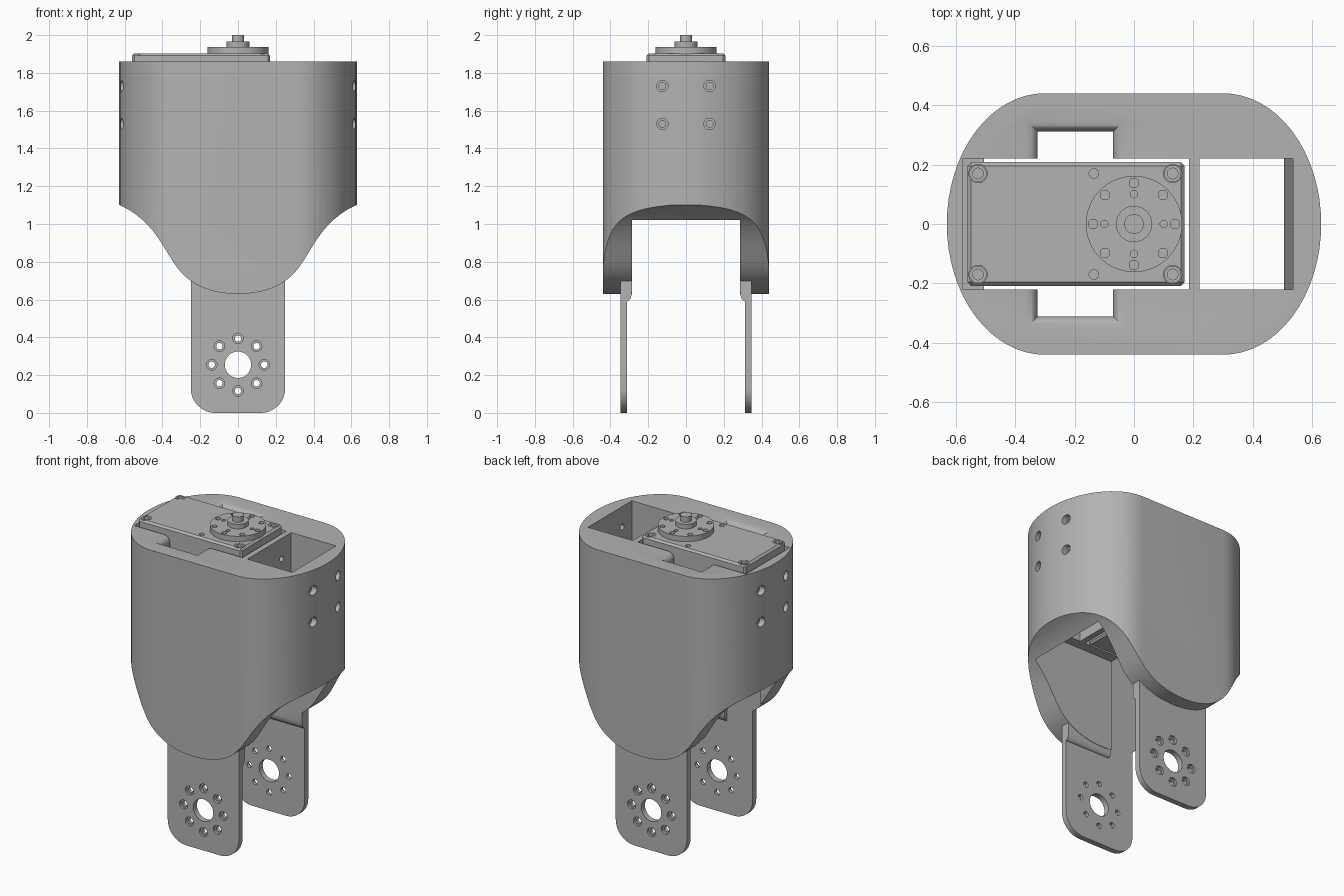
import bpy, bmesh
from math import sin, cos, pi, sqrt
from mathutils import Vector, Matrix
from mathutils.geometry import interpolate_bezier

if "Cube" in bpy.data.objects:
    bpy.data.objects.remove(bpy.data.objects["Cube"])

grey = bpy.data.materials.new("plain_grey")
grey.use_nodes = True
grey.diffuse_color = (0.45, 0.45, 0.45, 1)
grey.node_tree.nodes["Principled BSDF"].inputs["Base Color"].default_value = (0.45, 0.45, 0.45, 1)

TOP = 1.86


def place(axis, u, v, w):
    """Profile point (u, v) pushed to w along the axis."""
    return {"x": (w, u, v), "y": (u, w, v), "z": (u, v, w)}[axis]


def loft(bm, rings):
    """Closed solid through rings of equal point count."""
    rows = [[bm.verts.new(p) for p in ring] for ring in rings]
    faces = [bm.faces.new(rows[0]), bm.faces.new(rows[-1])]
    n = len(rows[0])
    for a, b in zip(rows, rows[1:]):
        for i in range(n):
            j = (i + 1) % n
            faces.append(bm.faces.new((a[i], a[j], b[j], b[i])))
    bmesh.ops.recalc_face_normals(bm, faces=faces)


def prism(bm, pts, axis, lo, hi):
    loft(bm, [[place(axis, u, v, w) for u, v in pts] for w in (lo, hi)])


def circle(u, v, r, n=24):
    return [(u + r * cos(2 * pi * i / n), v + r * sin(2 * pi * i / n)) for i in range(n)]


def rect(u0, u1, v0, v1):
    return [(u0, v0), (u1, v0), (u1, v1), (u0, v1)]


def ring_of(u, v, radius, count=8):
    return circle(u, v, radius, count)


def finish(bm, name):
    mesh = bpy.data.meshes.new(name)
    bm.to_mesh(mesh)
    bm.free()
    mesh.materials.append(grey)
    obj = bpy.data.objects.new(name, mesh)
    bpy.context.collection.objects.link(obj)
    return obj


def solid(name, *parts):
    """Object from (profile, axis, low, high) prisms."""
    bm = bmesh.new()
    for part in parts:
        prism(bm, *part)
    return finish(bm, name)


def activate(obj):
    bpy.ops.object.select_all(action="DESELECT")
    obj.select_set(True)
    bpy.context.view_layer.objects.active = obj


def cut(obj, cutter):
    activate(obj)
    mod = obj.modifiers.new("cut", "BOOLEAN")
    mod.operation = "DIFFERENCE"
    mod.solver = "EXACT"
    mod.object = cutter
    bpy.ops.object.modifier_apply(modifier=mod.name)
    bpy.data.objects.remove(cutter)


def smooth(obj):
    activate(obj)
    bpy.ops.object.shade_smooth_by_angle(angle=0.5)


def slot_cutter(side):
    """Cable slot with a rounded flare at the top rim."""
    r, rings = 0.04, []
    levels = [(0.3, 0), (TOP - r, 0)]
    for i in range(1, 9):
        d = r * (1 - i / 8)
        levels.append((TOP - d, r - sqrt(r * r - (r - d) ** 2)))
    levels.append((TOP + 0.05, r))
    for z, o in levels:
        rings.append([(x, side * y, z) for x, y in rect(-0.325 - o, -0.07 + o, 0.1, 0.312 + o)])
    bm = bmesh.new()
    loft(bm, rings)
    return finish(bm, "slot_cutter")


# Housing: rounded plan, swooping lower edge
outline = []
for cx, start in ((0.3, -pi / 2), (-0.3, pi / 2)):
    for i in range(33):
        a = start + pi * i / 32
        outline.append((cx + 0.33 * cos(a), 0.44 * sin(a)))
housing = solid("housing", (outline, "z", 0.5, TOP))

half = interpolate_bezier(Vector((0.625, 1.10)), Vector((0.45, 1.02)),
                          Vector((0.40, 0.88)), Vector((0.33, 0.78)), 12)
half += interpolate_bezier(Vector((0.33, 0.78)), Vector((0.26, 0.68)),
                           Vector((0.15, 0.63)), Vector((0, 0.63)), 14)[1:]
arch = [(0.8, 1.13)] + [(p.x, p.y) for p in half]
arch += [(-x, z) for x, z in reversed(arch[:-1])] + [(-0.8, 0.2), (0.8, 0.2)]
cut(housing, solid("arch_cutter", (arch, "y", -1, 1)))

# Hollow underside, motor bay and open bay
cut(housing, solid("cavity_cutter", (rect(-0.505, 0.505, -0.285, 0.285), "z", 0.3, 1.22)))
cut(housing, solid("motor_bay_cutter", (rect(-0.575, 0.185, -0.22, 0.22), "z", 1.2, 2)))
bay = [(0.22, 2), (0.535, 2), (0.535, 1.24), (0.504, 1.08), (0.22, 1.08)]
cut(housing, solid("open_bay_cutter", (bay, "y", -0.22, 0.22)))
for side in (-1, 1):
    cut(housing, slot_cutter(side))

# Side screw holes with counterbores
spots = [(y, z) for y in (-0.125, 0.125) for z in (1.53, 1.73)]
cut(housing, solid("side_hole_cutter", *[(circle(y, z, 0.018), "x", -0.8, 0.8) for y, z in spots]))
for lo, hi in ((-0.8, -0.585), (0.585, 0.8)):
    cut(housing, solid("bore_cutter", *[(circle(y, z, 0.03), "x", lo, hi) for y, z in spots]))
smooth(housing)

# Fork legs with bolt circle
leg = [(0.25, 0.75), (-0.25, 0.75)]
for cx, start in ((-0.12, pi), (0.12, 1.5 * pi)):
    for i in range(11):
        a = start + pi / 2 * i / 10
        leg.append((cx + 0.13 * cos(a), 0.13 + 0.13 * sin(a)))
for side, name in ((-1, "front_leg"), (1, "back_leg")):
    obj = solid(name, (leg, "y", side * 0.312, side * 0.348))
    bolts = ring_of(0, 0.255, 0.139)
    holes = [(circle(0, 0.255, 0.07, 32), "y", -0.5, 0.5)]
    holes += [(circle(x, z, 0.017), "y", -0.5, 0.5) for x, z in bolts]
    cut(obj, solid("leg_hole_cutter", *holes))
    cut(obj, solid("leg_bore_cutter", *[(circle(x, z, 0.028), "y", side * 0.333, side * 0.5)
                                        for x, z in bolts]))
    smooth(obj)
    # Curved gusset where the leg meets the wall
    gusset = [(side * 0.33, 0.7), (side * 0.287, 0.7), (side * 0.287, 0.64)]
    gusset += [(side * (0.287 + 0.026 * (1 - cos(i * pi / 12))), 0.64 - 0.05 * sin(i * pi / 12))
               for i in range(1, 7)]
    gusset.append((side * 0.33, 0.59))
    obj = solid(name + "_gusset", (gusset, "x", -0.25, 0.25))
    cut(obj, slot_cutter(side))
    smooth(obj)

# Motor case with chamfered lid
motor = solid("motor_case", (rect(-0.56, 0.17, -0.208, 0.208), "z", 1.21, 1.903))
activate(motor)
mod = motor.modifiers.new("chamfer", "BEVEL")
mod.width = 0.012
bpy.ops.object.modifier_apply(modifier=mod.name)
corners = [(x, y) for x in (-0.525, 0.13) for y in (-0.17, 0.17)]
pins = [(-0.135, -0.17), (-0.135, 0.17)]
cut(motor, solid("lid_cutter", *[(circle(x, y, 0.031), "z", 1.87, 2) for x, y in corners],
                 *[(circle(x, y, 0.016), "z", 1.885, 2) for x, y in pins]))
screws = solid("lid_screws", *[(circle(x, y, 0.029), "z", 1.865, 1.903) for x, y in corners])
cut(screws, solid("screw_cutter", *[(circle(x, y, 0.018), "z", 1.885, 2) for x, y in corners]))
smooth(screws)

# Output horn, hub and shaft
horn = solid("output_horn", (circle(0, 0, 0.162, 64), "z", 1.9, 1.937))
cut(horn, solid("horn_cutter", *[(circle(x, y, 0.016), "z", 1.915, 2) for x, y in ring_of(0, 0, 0.138)],
                *[(circle(x, y, 0.012), "z", 1.925, 2) for x, y in ring_of(0, 0, 0.1, 4)]))
smooth(horn)
smooth(solid("horn_hub", (circle(0, 0, 0.061, 40), "z", 1.93, 1.966)))
smooth(solid("horn_shaft", (circle(0, 0, 0.033, 32), "z", 1.96, 2.0)))
